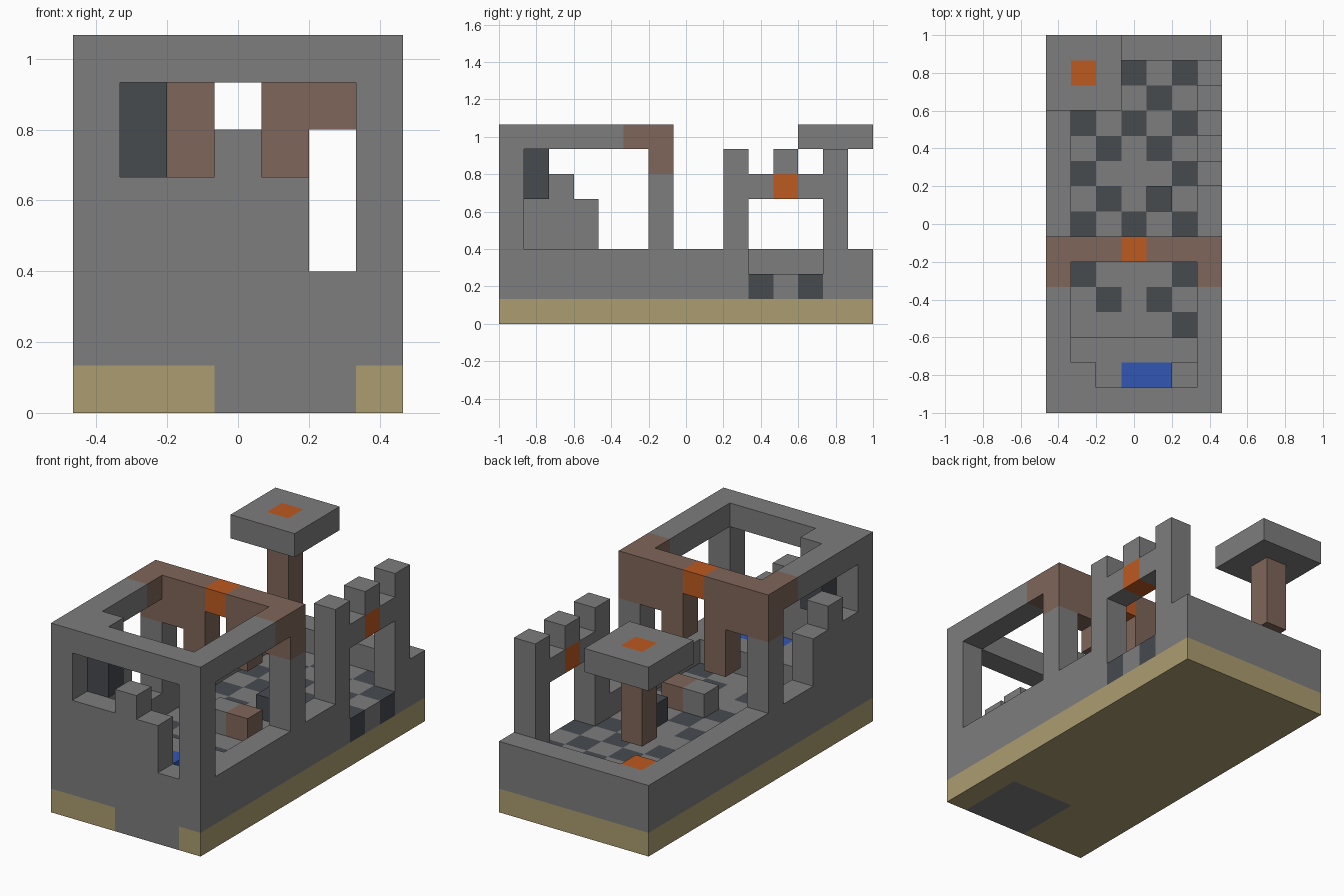
import bpy, bmesh, math
from mathutils import Vector

cube = bpy.data.objects.get("Cube")
if cube:
    bpy.data.objects.remove(cube)

UNIT = 2 / 15                      # edge of one building block
ORIGIN = Vector((-3.5, -7.5, 0))   # footprint is 7 by 15 blocks

COLOURS = {
    "stone_grey": (0.205, 0.205, 0.205),
    "dark_slate": (0.061, 0.069, 0.078),
    "sand": (0.41, 0.337, 0.162),
    "brown": (0.212, 0.133, 0.1),
    "orange": (0.51, 0.1, 0.015),
    "blue": (0.032, 0.093, 0.46),
}
NAMES = list(COLOURS)
GREY, DARK, SAND, BROWN, ORANGE, BLUE = range(len(NAMES))

materials = []
for name, rgb in COLOURS.items():
    mat = bpy.data.materials.new(name)
    mat.use_nodes = True
    mat.diffuse_color = (*rgb, 1)
    bsdf = mat.node_tree.nodes["Principled BSDF"]
    bsdf.inputs["Base Color"].default_value = (*rgb, 1)
    bsdf.inputs["Roughness"].default_value = 0.9
    materials.append(mat)

blocks = {}   # (x, y, z) -> (part, colour)


def cells(x, y, z):
    """Block positions of a box; each argument is an index or a (first, last) pair."""
    spans = [range(s[0], s[1] + 1) if isinstance(s, tuple) else (s,) for s in (x, y, z)]
    return [(i, j, k) for i in spans[0] for j in spans[1] for k in spans[2]]


def fill(part, colour, x, y, z):
    for c in cells(x, y, z):
        blocks[c] = (part, colour)


def carve(x, y, z):
    for c in cells(x, y, z):
        blocks.pop(c, None)


# Base slab with a stone footing under the entrance
fill("base", SAND, (0, 6), (0, 14), 0)
fill("base", GREY, (3, 5), (0, 2), 0)

# Checkered floor with a few worn tiles
fill("floor", GREY, (0, 6), (0, 14), 1)
worn = {(1, 3), (3, 3), (3, 5), (3, 9)}
for i, j, k in cells((1, 5), (3, 13), 1):
    if i % 2 == j % 2 and (i, j) not in worn:
        fill("floor", DARK, i, j, k)
for j in (10, 12):
    fill("floor", DARK, 6, j, 1)

# Low walls all round, with the side doorway
for x in (0, 6):
    fill("low_wall", GREY, x, (0, 14), 2)
for y in (0, 14):
    fill("low_wall", GREY, (0, 6), y, 2)
carve(6, (10, 12), 2)

# Front wall: corner posts, stepped sill and entrance gap
for x in (0, 6):
    fill("front_wall", GREY, x, 0, (3, 6))
fill("front_wall", GREY, (1, 4), 0, (3, 4))
fill("front_wall", GREY, 3, 0, 5)

# Stepped remains of the right side wall
for y, top in ((1, 4), (2, 5), (3, 4)):
    fill("stepped_wall", GREY, 0, y, (3, top))

# Pillars and roof frame
for x in (0, 6):
    fill("pillar", GREY, x, 6, (3, 5))
    fill("pillar", BROWN, x, 6, 6)
    fill("roof_frame", GREY, x, (0, 4), 7)
    fill("roof_frame", BROWN, x, (5, 6), 7)
fill("roof_frame", GREY, (1, 5), 0, 7)
fill("roof_frame", GREY, 1, 1, 7)
fill("hanging_block", DARK, 1, 1, (5, 6))

# Cross beam with brackets, hanging posts and a bright keystone
fill("cross_beam", BROWN, (1, 5), 6, 7)
fill("cross_beam", ORANGE, 3, 6, 7)
for x in (1, 5):
    fill("beam_bracket", BROWN, x, 6, 6)
fill("hanging_post", BROWN, 2, 6, (4, 6))
fill("hanging_post", BROWN, 4, 6, (5, 6))

# Counter inside the front room with the basin
fill("counter", GREY, (1, 5), 2, 2)
fill("counter", GREY, (1, 4), 1, 2)
fill("basin", BLUE, (3, 4), 1, 2)

# Loose floor blocks
fill("floor_block", GREY, 3, 6, 2)
fill("floor_block", BROWN, 4, 6, 2)
fill("floor_block", DARK, 4, 8, 2)
fill("floor_block", ORANGE, 1, 13, 2)

# Broken side gate on the left
for y in (9, 13):
    fill("gate_pillar", GREY, 6, y, (3, 6))
fill("gate_lintel", GREY, 6, (10, 12), 5)
fill("gate_lintel", ORANGE, 6, 11, 5)
fill("gate_lintel", GREY, 6, 11, 6)

# Canopy in the back corner
fill("canopy", GREY, (0, 2), (12, 14), 7)
fill("canopy", ORANGE, 1, 13, 7)
fill("canopy_post", BROWN, 1, 13, (4, 6))


def build(part):
    """Make one object from the exposed sides of a part's blocks."""
    bm = bmesh.new()
    for cell, (owner, colour) in blocks.items():
        if owner != part:
            continue
        centre = Vector(cell) + Vector((0.5, 0.5, 0.5)) + ORIGIN
        for axis in range(3):
            for sign in (-1, 1):
                n = Vector((0, 0, 0))
                n[axis] = sign
                if tuple(int(a + b) for a, b in zip(cell, n)) in blocks:
                    continue
                u = Vector((0, 0, 0))
                u[(axis + 1) % 3] = 1
                v = n.cross(u)
                corners = (-u - v, u - v, u + v, v - u)
                face = bm.faces.new([bm.verts.new((centre + (n + c) / 2) * UNIT) for c in corners])
                face.material_index = colour
    bmesh.ops.remove_doubles(bm, verts=bm.verts, dist=UNIT / 100)
    bmesh.ops.dissolve_limit(bm, angle_limit=math.radians(1), verts=bm.verts,
                             edges=bm.edges, delimit={"MATERIAL", "NORMAL"})
    mesh = bpy.data.meshes.new(part)
    bm.to_mesh(mesh)
    bm.free()
    for mat in materials:
        mesh.materials.append(mat)
    bpy.context.collection.objects.link(bpy.data.objects.new(part, mesh))


for part in sorted({owner for owner, _ in blocks.values()}):
    build(part)
